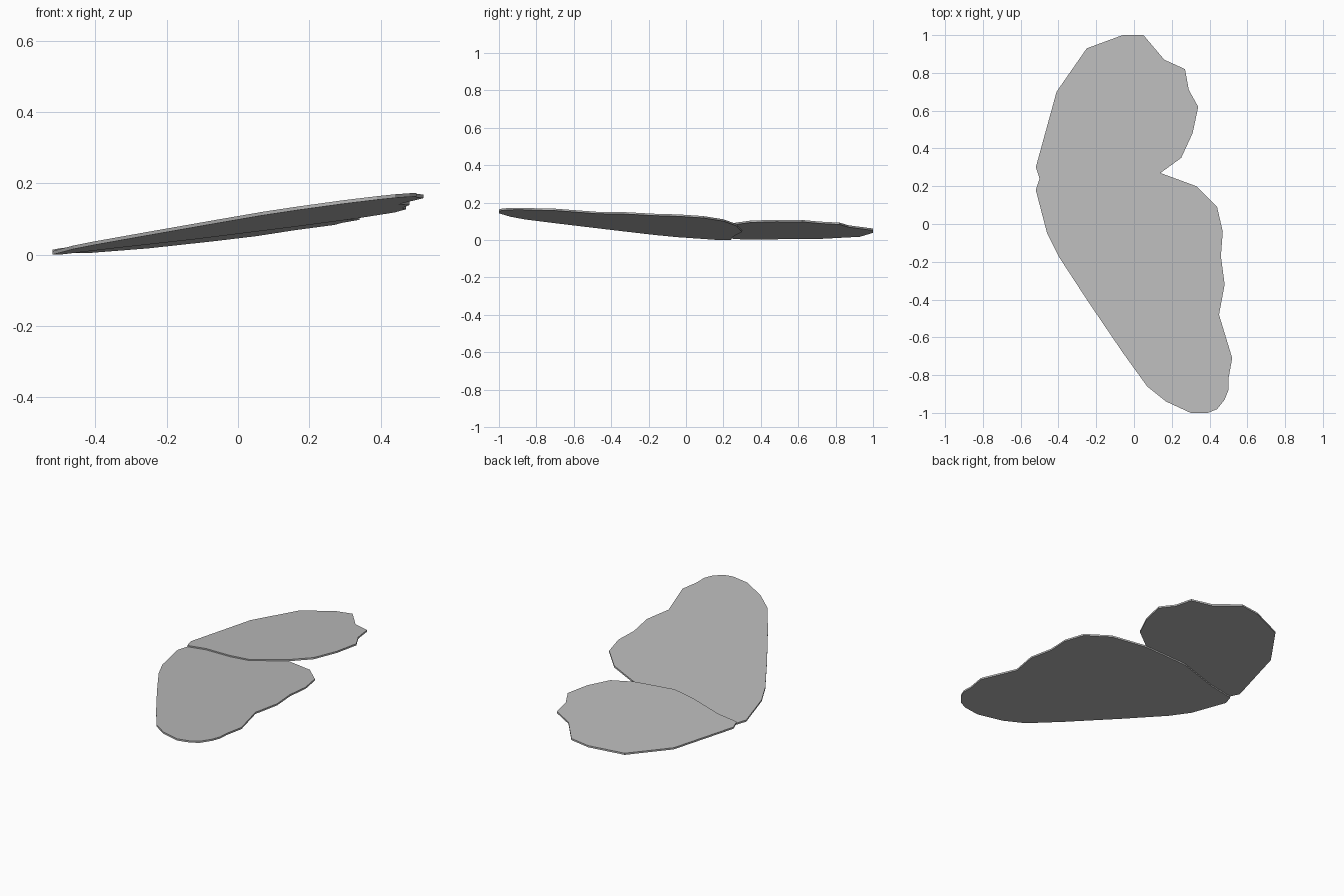
import bpy
import bmesh

THICKNESS = .01

cube = bpy.data.objects.get("Cube")
if cube:
    bpy.data.objects.remove(cube, do_unlink=True)


def make_material(name, colour):
    material = bpy.data.materials.new(name)
    material.use_nodes = True
    material.diffuse_color = colour
    shader = next(n for n in material.node_tree.nodes if n.type == 'BSDF_PRINCIPLED')
    shader.inputs["Base Color"].default_value = colour
    return material


def make_wing(name, outline, base_height, slope_x, slope_y, material):
    """Thin plate with the given outline, tilted along a sloping plane."""
    bm = bmesh.new()
    bottom = [bm.verts.new((x, y, base_height + slope_x * x + slope_y * y))
              for x, y in outline]
    face = bm.faces.new(bottom)
    extruded = bmesh.ops.extrude_face_region(bm, geom=[face], use_keep_orig=True)
    top = [v for v in extruded["geom"] if isinstance(v, bmesh.types.BMVert)]
    bmesh.ops.translate(bm, verts=top, vec=(0, 0, THICKNESS))
    bmesh.ops.recalc_face_normals(bm, faces=bm.faces)
    mesh = bpy.data.meshes.new(name)
    bm.to_mesh(mesh)
    bm.free()
    mesh.materials.append(material)
    wing = bpy.data.objects.new(name, mesh)
    bpy.context.collection.objects.link(wing)
    return wing


grey = make_material("wing grey", (.5, .5, .5, 1))

# Large wing: smooth leading edge, rounded tip, scalloped trailing edge, root
fore_outline = [
    (-.5, .24), (-.52, .18), (-.46, -.05), (-.4, -.17), (-.25, -.4),
    (-.06, -.68), (.07, -.86), (.17, -.94), (.3, -1), (.39, -1),
    (.44, -.98), (.48, -.93), (.5, -.88), (.5, -.82), (.52, -.71),
    (.45, -.48), (.48, -.32), (.46, -.17), (.47, -.04), (.44, .09),
    (.33, .2), (.14, .27), (-.12, .3), (-.35, .25),
]
make_wing("fore_wing", fore_outline, .0692, .12, -.038, grey)

# Small wing: overlaps the root of the large one from above
hind_outline = [
    (-.5, .24), (-.38, .24), (-.19, .2), (-.06, .19), (.14, .27),
    (.25, .35), (.31, .48), (.34, .62), (.29, .71), (.27, .82),
    (.16, .87), (.05, 1), (-.06, 1), (-.25, .93), (-.41, .7), (-.52, .3),
]
make_wing("hind_wing", hind_outline, .0748, .12, -.029, grey)
